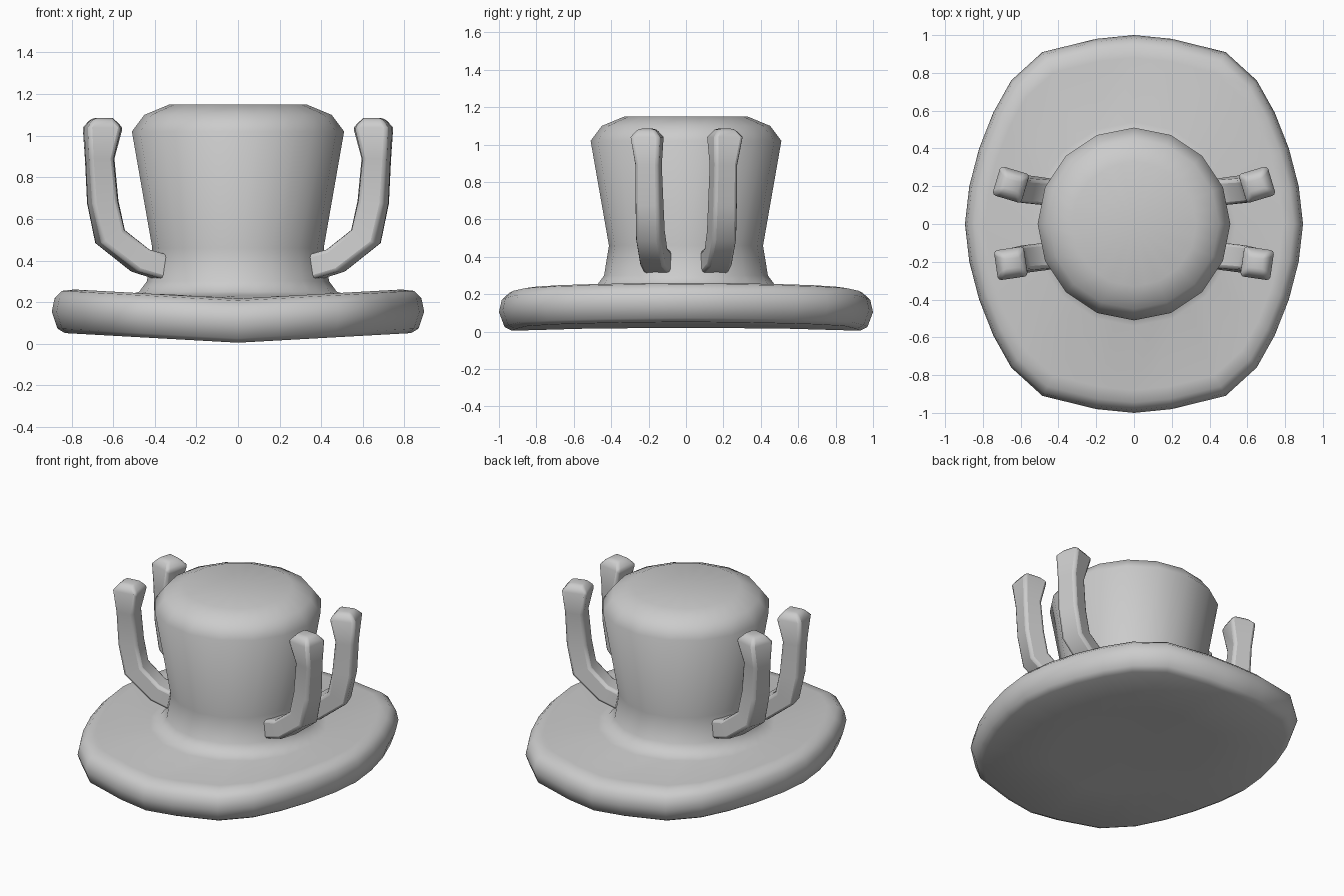
import bpy, bmesh
from math import cos, sin, radians, pi
from mathutils import Vector

if "Cube" in bpy.data.objects:
    bpy.data.objects.remove(bpy.data.objects["Cube"])


def skin(name, rings, angle):
    """Closed skin over rings of equal point count; one-point rings are poles."""
    bm = bmesh.new()
    rows = [[bm.verts.new(p) for p in r] for r in rings]
    for a, b in zip(rows, rows[1:]):
        n = max(len(a), len(b))
        for i in range(n):
            j = (i + 1) % n
            if len(a) == 1:
                bm.faces.new((a[0], b[j], b[i]))
            elif len(b) == 1:
                bm.faces.new((a[i], a[j], b[0]))
            else:
                bm.faces.new((a[i], a[j], b[j], b[i]))
    for row in (rows[0], rows[-1]):
        if len(row) > 1:
            bm.faces.new(row)
    bmesh.ops.recalc_face_normals(bm, faces=bm.faces)
    me = bpy.data.meshes.new(name)
    bm.to_mesh(me)
    bm.free()
    ob = bpy.data.objects.new(name, me)
    bpy.context.collection.objects.link(ob)
    bpy.ops.object.select_all(action='DESELECT')
    ob.select_set(True)
    bpy.context.view_layer.objects.active = ob
    bpy.ops.object.shade_smooth_by_angle(angle=radians(angle))
    return ob


# Brim outline: one quadrant mirrored to a full 32-point oval
quad = [(.895, 0), (.872, .2), (.82, .4), (.745, .59), (.65, .76),
        (.485, .91), (.2, .98), (.1, .99)]
half = quad + [(0, 1)] + [(-x, y) for x, y in quad[:0:-1]]
outline = half + [(-x, -y) for x, y in half]


def brim_ring(scale, z):
    return [(x * scale, y * scale, z + .05 * abs(x * scale) / .9) for x, y in outline]


def crown_ring(r, z):
    # 16-sided ring with a midpoint on every side
    c = [Vector((r * cos(k * pi / 8), r * sin(k * pi / 8), z)) for k in range(17)]
    return [p for k in range(16) for p in (c[k], (c[k] + c[k + 1]) / 2)]


# Hat body: underside, rolled brim edge, flared waist, crown and dished top
skin("hat", [
    [(0, 0, .02)], brim_ring(.5, .017), brim_ring(.93, .005), brim_ring(.97, .025),
    brim_ring(1, .105), brim_ring(.985, .17), brim_ring(.945, .207), brim_ring(.88, .217),
    crown_ring(.54, .232), crown_ring(.475, .25), crown_ring(.438, .30),
    crown_ring(.412, .46), crown_ring(.51, 1.02), crown_ring(.45, 1.10),
    crown_ring(.33, 1.15), [(0, 0, 1.135)]], 60)

# Arm sections: x, |y|, z, pitch, half width, half thickness
sections = [(.365, .15, .368, 8, .078, .060), (.47, .172, .40, 28, .070, .060),
            (.615, .19, .515, 62, .068, .066), (.65, .195, .68, 84, .066, .064),
            (.665, .20, .89, 90, .064, .060), (.65, .208, 1.04, 90, .080, .082),
            (.652, .208, 1.085, 90, .045, .045)]


def arm(name, sx, sy, top_yaw):
    rings = []
    for k, (x, y, z, pitch, w, t) in enumerate(sections):
        f = k / (len(sections) - 1)
        yaw, p = radians(20 + (top_yaw - 20) * f), radians(pitch)
        forward = Vector((cos(p) * cos(yaw), cos(p) * sin(yaw), sin(p)))
        side = Vector((-sin(yaw), cos(yaw), 0))
        up = forward.cross(side)
        ring = [Vector((x, y, z)) + side * a * w + up * b * t
                for a, b in ((-1, -1), (1, -1), (1, 1), (-1, 1))]
        rings.append([(q.x * sx, q.y * sy, q.z) for q in ring])
    ob = skin(name, rings, 60)
    bev = ob.modifiers.new("soft_edges", 'BEVEL')
    bev.width, bev.segments = .018, 2
    bev.limit_method, bev.angle_limit = 'ANGLE', radians(50)


# Four raised arms around the crown
for sx, s in ((1, "right"), (-1, "left")):
    arm("front_arm_" + s, sx, -1, 6)
    arm("back_arm_" + s, sx, 1, 16)
